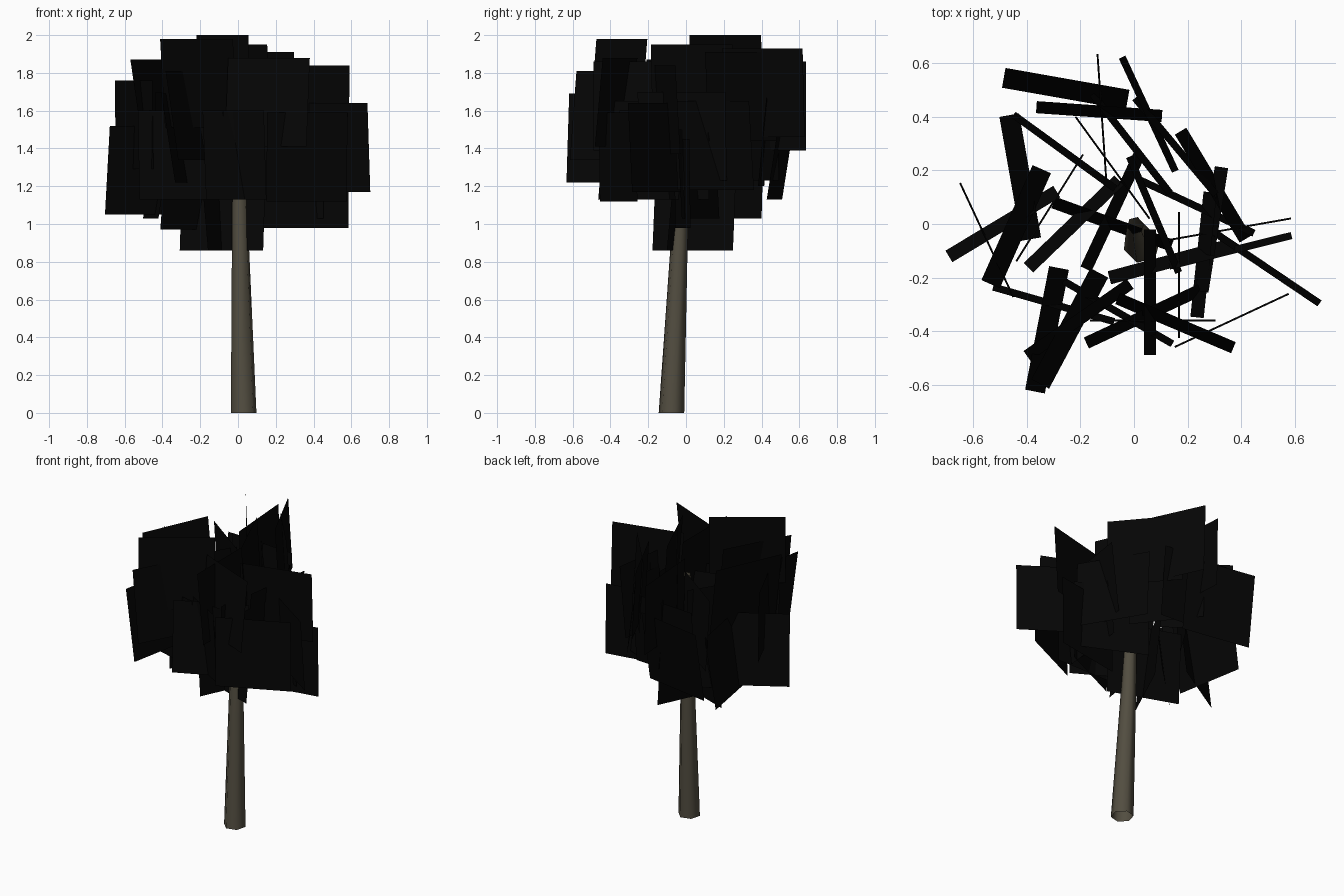
import bpy, bmesh, math
from mathutils import Vector

if "Cube" in bpy.data.objects:
    bpy.data.objects.remove(bpy.data.objects["Cube"])


def material(name, rgb):
    m = bpy.data.materials.new(name)
    m.diffuse_color = (*rgb, 1)
    m.use_nodes = True
    m.node_tree.nodes["Principled BSDF"].inputs["Base Color"].default_value = m.diffuse_color
    return m


def finish(name, bm, mat):
    me = bpy.data.meshes.new(name)
    bm.to_mesh(me)
    bm.free()
    me.materials.append(mat)
    ob = bpy.data.objects.new(name, me)
    bpy.context.collection.objects.link(ob)
    return ob


bark = material("grey brown bark", (0.085, 0.075, 0.052))
leaf = material("near black foliage", (0.0015, 0.0015, 0.0015))

# Trunk: leaning, tapering open tube of rings (x, y, z, radius)
SIDES = 6
bm = bmesh.new()
rings = []
for x, y, z, r in [(.03, -.077, 0, .07), (.013, -.037, .88, .047),
                   (.005, -.005, 1.66, .032)]:
    rings.append([bm.verts.new((x + r * math.cos(math.tau * i / SIDES + .26),
                                y + r * math.sin(math.tau * i / SIDES + .26), z))
                  for i in range(SIDES)])
for a, b in zip(rings, rings[1:]):
    for i in range(SIDES):
        j = (i + 1) % SIDES
        bm.faces.new((a[i], a[j], b[j], b[i])).smooth = True
finish("trunk", bm, bark)

# Foliage: equal square cards, grouped by how far the lower edge leans out
# each card: centre x, centre y, heading in degrees, top height
SIZE = 0.47
cards = {
    .007: [(-.08, .21, -54, 2.0), (-.12, .4, -86, 1.86), (-.55, -.06, -65, 1.76),
           (-.315, .06, 58, 1.7), (.355, -.02, 10, 1.45), (.365, -.36, 25, 1.59),
           (.168, -.19, 90, 1.65), (.07, -.36, 0, 1.6)],
    .027: [(.075, .035, -67, 1.95), (.055, .41, -65, 1.93), (-.01, .30, -52, 1.7),
           (-.26, .27, -36, 1.75), (.235, .065, -25, 1.5), (.36, -.10, 14, 1.84),
           (.498, -.165, -34, 1.64), (-.06, -.33, -30, 1.6), (-.3, -.3, -16, 1.6),
           (.155, .29, -50, 1.91)],
    .05: [(-.49, 0, 31, 1.52), (.29, -.02, 81, 1.7), (-.225, 0, 44, 1.44),
          (.135, -.14, 15, 1.6), (.295, .145, -59, 1.65), (.26, -.115, 84, 1.6)],
    -.045: [(-.13, .42, -4, 1.67), (.06, -.255, 90, 1.86), (.035, -.345, 25, 1.6),
            (-.207, -.358, 35, 1.98), (.155, -.37, -23, 1.88),
            (-.08, 0, -20, 1.33), (-.08, .045, 65, 1.33)],
    -.075: [(-.44, -.01, 66, 1.87), (-.24, -.39, 62, 1.81), (-.425, .175, -80, 1.5),
            (-.325, -.395, 79, 1.69), (-.255, .505, -10, 1.6)],
}
bm = bmesh.new()
for lean, group in cards.items():
    for x, y, deg, top in group:
        a = math.radians(deg)
        half = Vector((math.cos(a), math.sin(a), 0)) * SIZE / 2
        out = Vector((-math.sin(a), math.cos(a), 0)) * lean / 2
        hi = Vector((x, y, top)) - out
        lo = Vector((x, y, top - SIZE)) + out
        bm.faces.new([bm.verts.new(p) for p in
                      (lo - half, lo + half, hi + half, hi - half)])
finish("foliage_cards", bm, leaf)
